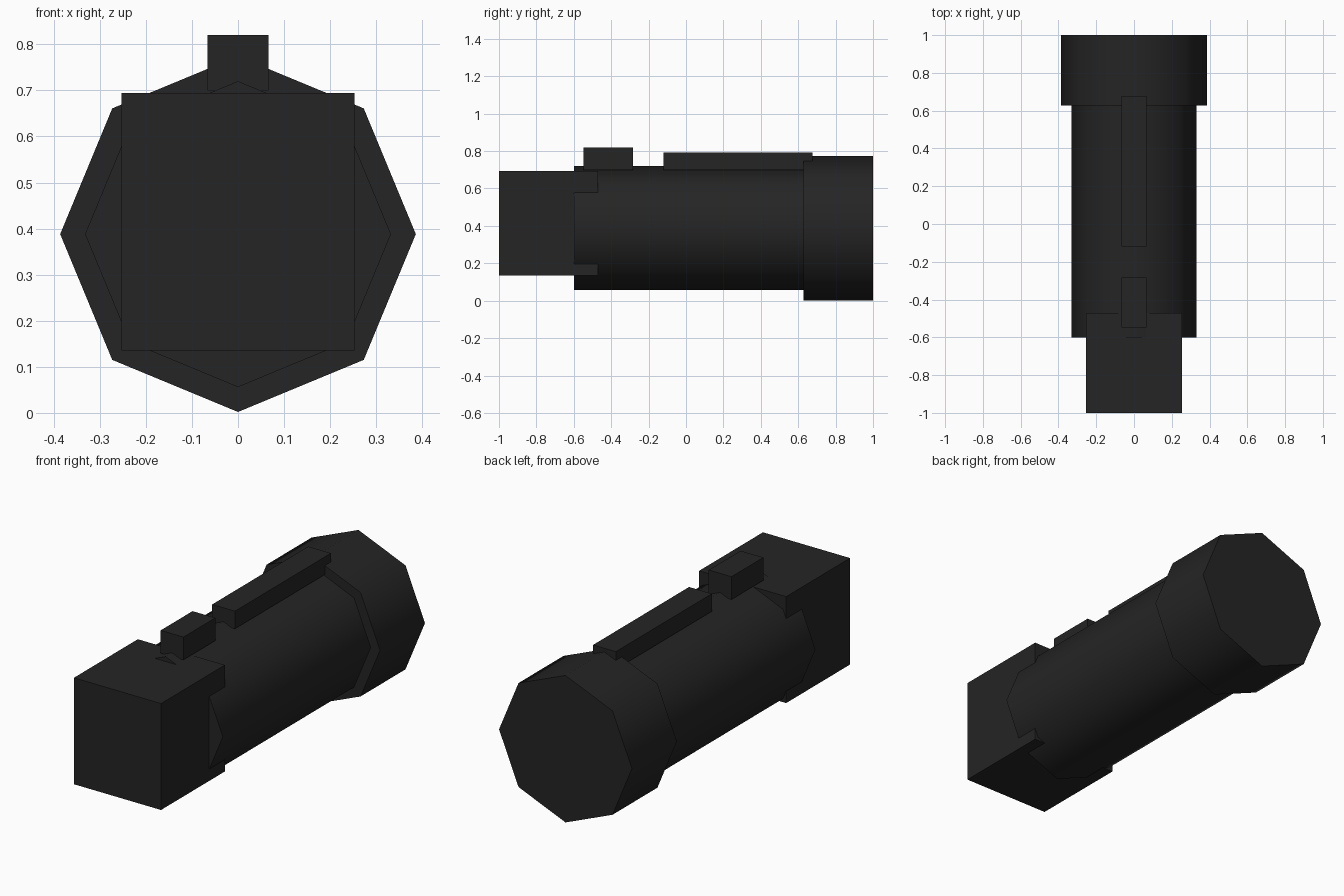
import bpy, bmesh, math
from mathutils import Matrix

if "Cube" in bpy.data.objects:
    bpy.data.objects.remove(bpy.data.objects["Cube"])

black = bpy.data.materials.new("matte black")
black.diffuse_color = (0.018, 0.018, 0.018, 1)
black.use_nodes = True
black.node_tree.nodes["Principled BSDF"].inputs["Base Color"].default_value = black.diffuse_color
AXIS_Z = 0.388


def add_object(name, bm):
    mesh = bpy.data.meshes.new(name)
    bm.to_mesh(mesh)
    bm.free()
    mesh.materials.append(black)
    obj = bpy.data.objects.new(name, mesh)
    bpy.context.collection.objects.link(obj)
    return obj


def box(name, half_width, y0, y1, z0, z1):
    bm = bmesh.new()
    bmesh.ops.create_cube(bm, size=1)
    for v in bm.verts:
        v.co.x *= 2 * half_width
        v.co.y = y0 if v.co.y < 0 else y1
        v.co.z = z0 if v.co.z < 0 else z1
    return add_object(name, bm)


def octagon_tube(name, radius, y0, y1):
    # eight-sided cylinder along y, corners up and sideways, smooth round sides
    bm = bmesh.new()
    place = Matrix.Translation((0, (y0 + y1) / 2, AXIS_Z)) @ Matrix.Rotation(math.pi / 2, 4, 'X')
    bmesh.ops.create_cone(bm, cap_ends=True, segments=8, radius1=radius,
                          radius2=radius, depth=y1 - y0, matrix=place)
    bm.normal_update()
    for f in bm.faces:
        f.smooth = abs(f.normal.y) < 0.5
    for e in bm.edges:
        e.smooth = all(f.smooth for f in e.link_faces)
    return add_object(name, bm)


# main cylinder and wider head
octagon_tube("body", 0.332, -0.6, 0.65)
octagon_tube("head", 0.386, 0.627, 1.0)
# square rear block
box("end_block", 0.253, -1.0, -0.47, 0.135, 0.694)
# top rail and switch
box("top_rail", 0.066, -0.12, 0.677, 0.70, 0.793)
box("switch", 0.066, -0.547, -0.283, 0.70, 0.82)
